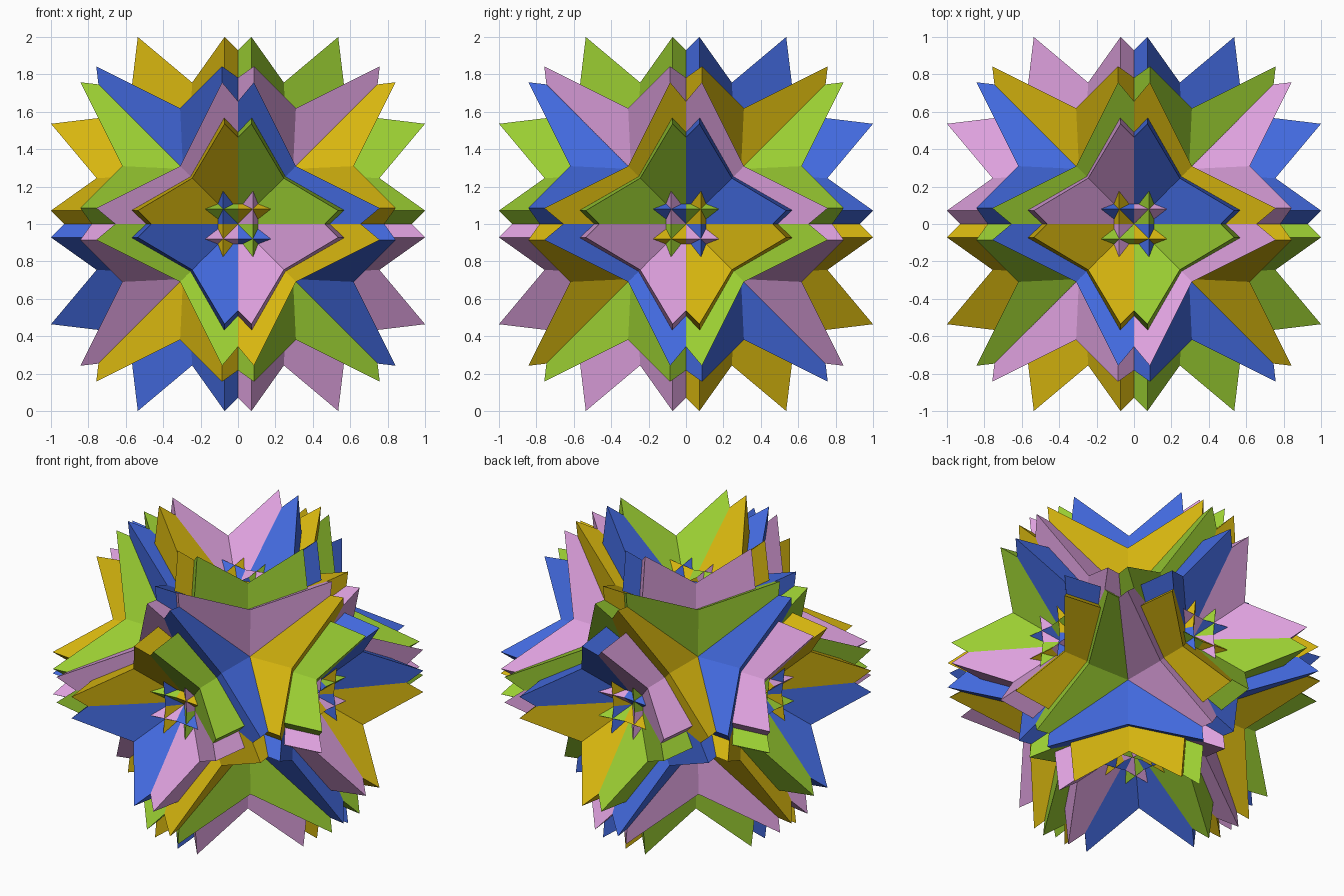
import bpy, bmesh, itertools
from mathutils import Vector

if "Cube" in bpy.data.objects:
    bpy.data.objects.remove(bpy.data.objects["Cube"])


def make_material(name, rgb):
    """Flat colour given as 0-255 display values, stored as linear."""
    lin = [((c / 255 + 0.055) / 1.055) ** 2.4 if c > 10 else c / 255 / 12.92 for c in rgb]
    mat = bpy.data.materials.new(name)
    mat.diffuse_color = (*lin, 1.0)
    mat.use_nodes = True
    mat.node_tree.nodes["Principled BSDF"].inputs["Base Color"].default_value = mat.diffuse_color
    return mat


# Four colour groups, one around each body diagonal of a cube
groups = [
    ("green", (154, 205, 50), (1, -1, 1)),
    ("gold", (215, 182, 15), (-1, -1, 1)),
    ("plum", (221, 160, 221), (-1, 1, 1)),
    ("blue", (67, 106, 223), (1, 1, 1)),
]

# The twelve directions halfway between two cube axes
diagonals = [Vector(p).normalized() for p in itertools.product((-1, 0, 1), repeat=3)
             if sum(map(abs, p)) == 2]

# Circumradius that makes the outermost tips reach 1 along each axis
R = 1 / (2 ** 0.5 / 3 + 1 / 6 ** 0.5)
HALF_EDGE = R * (2 / 3) ** 0.5
OFFSET = R / 3 ** 0.5
CENTRE = Vector((0, 0, 1))


def add_tetrahedron(bm, axis, side):
    """Regular tetrahedron: one edge along axis on +side, the crossed edge on -side."""
    cross = axis.cross(side)
    pts = [side * OFFSET + axis * HALF_EDGE, side * OFFSET - axis * HALF_EDGE,
           -side * OFFSET + cross * HALF_EDGE, -side * OFFSET - cross * HALF_EDGE]
    verts = [bm.verts.new(CENTRE + p) for p in pts]
    for tri in itertools.combinations(verts, 3):
        bm.faces.new(tri)


# Six crossing tetrahedra for each colour group
for colour, rgb, diagonal in groups:
    axis = Vector(diagonal).normalized()
    bm = bmesh.new()
    for side in diagonals:
        if abs(side.dot(axis)) < 1e-4:
            add_tetrahedron(bm, axis, side)
    bmesh.ops.recalc_face_normals(bm, faces=bm.faces)
    mesh = bpy.data.meshes.new(colour + "_tetrahedra")
    bm.to_mesh(mesh)
    bm.free()
    mesh.materials.append(make_material(colour, rgb))
    obj = bpy.data.objects.new(colour + "_tetrahedra", mesh)
    bpy.context.collection.objects.link(obj)
